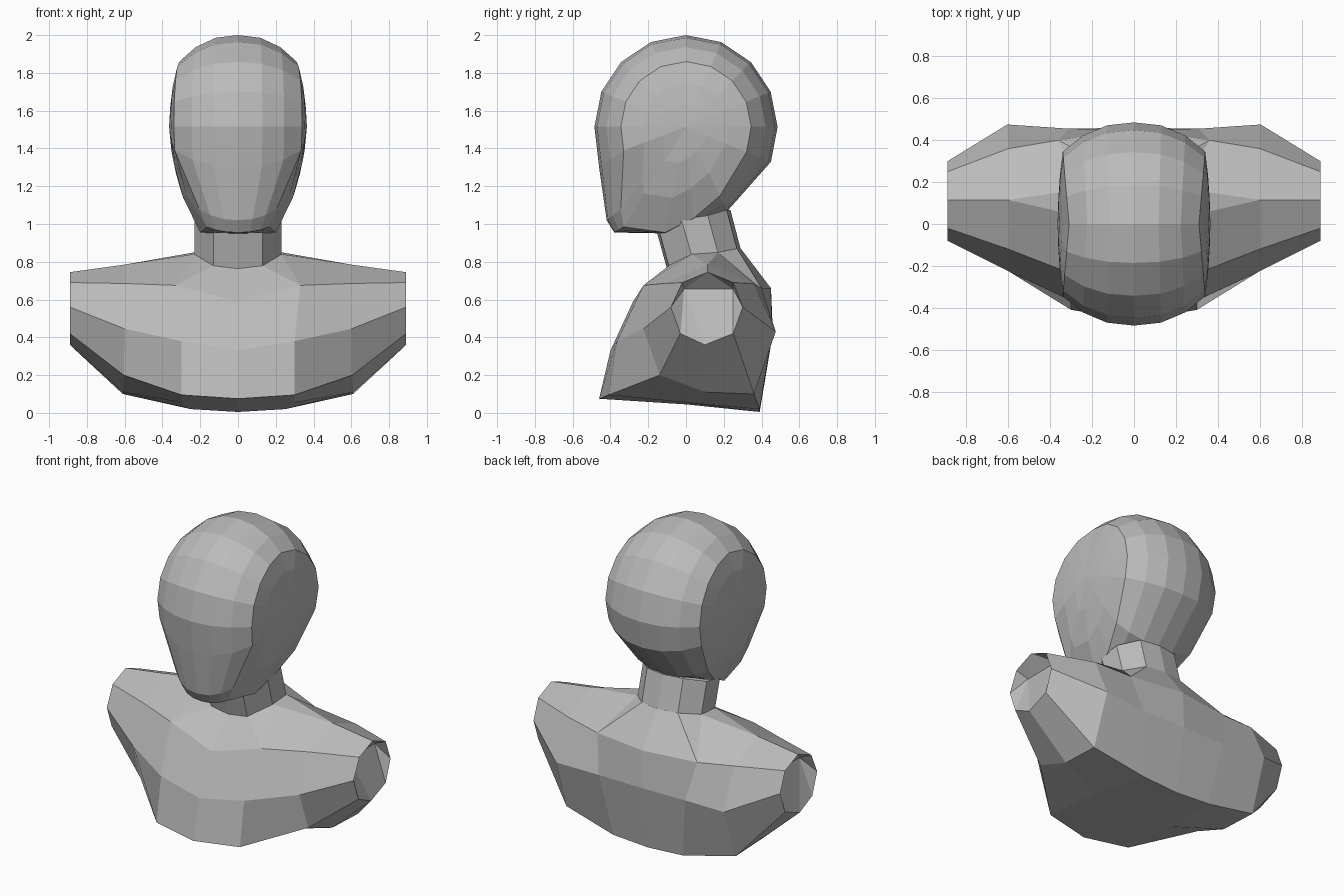
import bpy, bmesh, math
from mathutils import Vector

if "Cube" in bpy.data.objects:
    bpy.data.objects.remove(bpy.data.objects["Cube"])

grey = bpy.data.materials.new("light_grey")
grey.diffuse_color = (0.5, 0.5, 0.5, 1)
grey.use_nodes = True
grey.node_tree.nodes["Principled BSDF"].inputs["Base Color"].default_value = grey.diffuse_color


def finish(name, bm):
    """Weld a right half, orient it and mirror it across x = 0."""
    bmesh.ops.remove_doubles(bm, verts=bm.verts, dist=0.0005)
    bmesh.ops.recalc_face_normals(bm, faces=bm.faces)
    me = bpy.data.meshes.new(name)
    bm.to_mesh(me)
    bm.free()
    me.materials.append(grey)
    ob = bpy.data.objects.new(name, me)
    bpy.context.collection.objects.link(ob)
    mod = ob.modifiers.new("mirror", 'MIRROR')
    mod.use_clip = True
    mod.merge_threshold = 0.001


def loft(bm, rings, closed=True):
    """Bridge rings of equal point count with quads."""
    rows = [[bm.verts.new(p) for p in r] for r in rings]
    n = len(rows[0])
    for a, b in zip(rows, rows[1:]):
        for i in range(n if closed else n - 1):
            j = (i + 1) % n
            bm.faces.new((a[i], a[j], b[j], b[i]))
    return rows


# Head: round cranium, lower profile points pulled into jaw and nape
CZ = 1.515
centre, side = [], []
for k in range(9):
    c, s = math.cos(k * math.pi / 8), math.sin(k * math.pi / 8)
    centre.append(Vector((0, 0.485 * c, CZ + 0.485 * s)))
    side.append(Vector((0.31 + 0.03 * abs(c), 0.345 * c, CZ + 0.345 * s)))
centre += [Vector((0, y, z)) for y, z in (
    (-.46, 1.30), (-.42, 1.02), (-.38, .955), (-.11, .95),
    (.05, 1.0), (.22, 1.07), (.45, 1.33))]
side += [Vector(p) for p in (
    (.335, -.33, 1.39), (.205, -.345, 1.08), (.165, -.33, .985), (.20, -.11, .955),
    (.235, .04, 1.03), (.285, .18, 1.15), (.335, .32, 1.38))]

rings = []
for sx, syz in ((0, 0), (.38, .1), (.72, .45), (1, 1)):
    rings.append([(a.x + (b.x - a.x) * sx, a.y + (b.y - a.y) * syz, a.z + (b.z - a.z) * syz)
                  for a, b in zip(centre, side)])
# gently bulging temples and cheeks
for t, sx in ((.33, .55), (.66, .85), (1, 1)):
    rings.append([(b.x + (.365 - b.x) * sx, b.y * (1 - t), b.z + (CZ - b.z) * t)
                  for b in side])
bm = bmesh.new()
loft(bm, rings)
finish("head", bm)

# Neck: leaning faceted tube
base = [(0, -.10, .76), (.13, -.09, .775), (.23, .03, .835),
        (.23, .17, .845), (.13, .27, .865), (0, .29, .865)]
top = [(x, y - .055, z + dz) for (x, y, z), dz in zip(base, (.2, .2, .19, .2, .21, .21))]
bm = bmesh.new()
loft(bm, [base, top], closed=False)
finish("neck", bm)

# Torso: cross-sections from the middle out to the cut arm.
# Order: chest top, neck front, neck back, back top, back middle,
# back bottom, underside, front bottom, chest middle
middle = [(0, -.28, .59), (0, -.10, .765), (0, .29, .87), (0, .45, .66), (0, .46, .42),
          (0, .39, .005), (0, .0, .045), (0, -.46, .075), (0, -.40, .33)]
inner = [(.33, -.225, .675), (.13, -.09, .78), (.13, .27, .87), (.36, .40, .66), (.31, .455, .42),
         (.25, .39, .02), (.3, .0, .055), (.3, -.41, .095), (.3, -.365, .38)]
neck_side = list(inner)
neck_side[1:3] = [(.23, .03, .84), (.23, .17, .85)]
shoulder = [(.6, -.12, .685), (.6, .115, .785), (.6, .115, .785), (.6, .36, .685), (.605, .475, .43),
            (.61, .36, .10), (.61, .10, .11), (.605, -.14, .20), (.6, -.225, .445)]
arm = [(.89, y, z) for y, z in (
    (-.02, .69), (.115, .745), (.115, .745), (.25, .69), (.30, .56),
    (.25, .42), (.10, .36), (-.03, .42), (-.08, .56))]
bm = bmesh.new()
end = loft(bm, [middle, inner, neck_side, shoulder, arm])[-1]
# recessed arm stump: sloping cut below a short overhang
p = bm.verts.new((.81, -.01, .655))
q = bm.verts.new((.81, .25, .655))
for f in ((end[8], end[0], p), (end[0], end[1], p), (end[2], q, p), (end[2], end[3], q),
          (end[3], end[4], q), (end[4], end[5], q), (end[5], end[6], p, q),
          (end[6], end[7], p), (end[7], end[8], p)):
    bm.faces.new(f)
finish("torso", bm)
